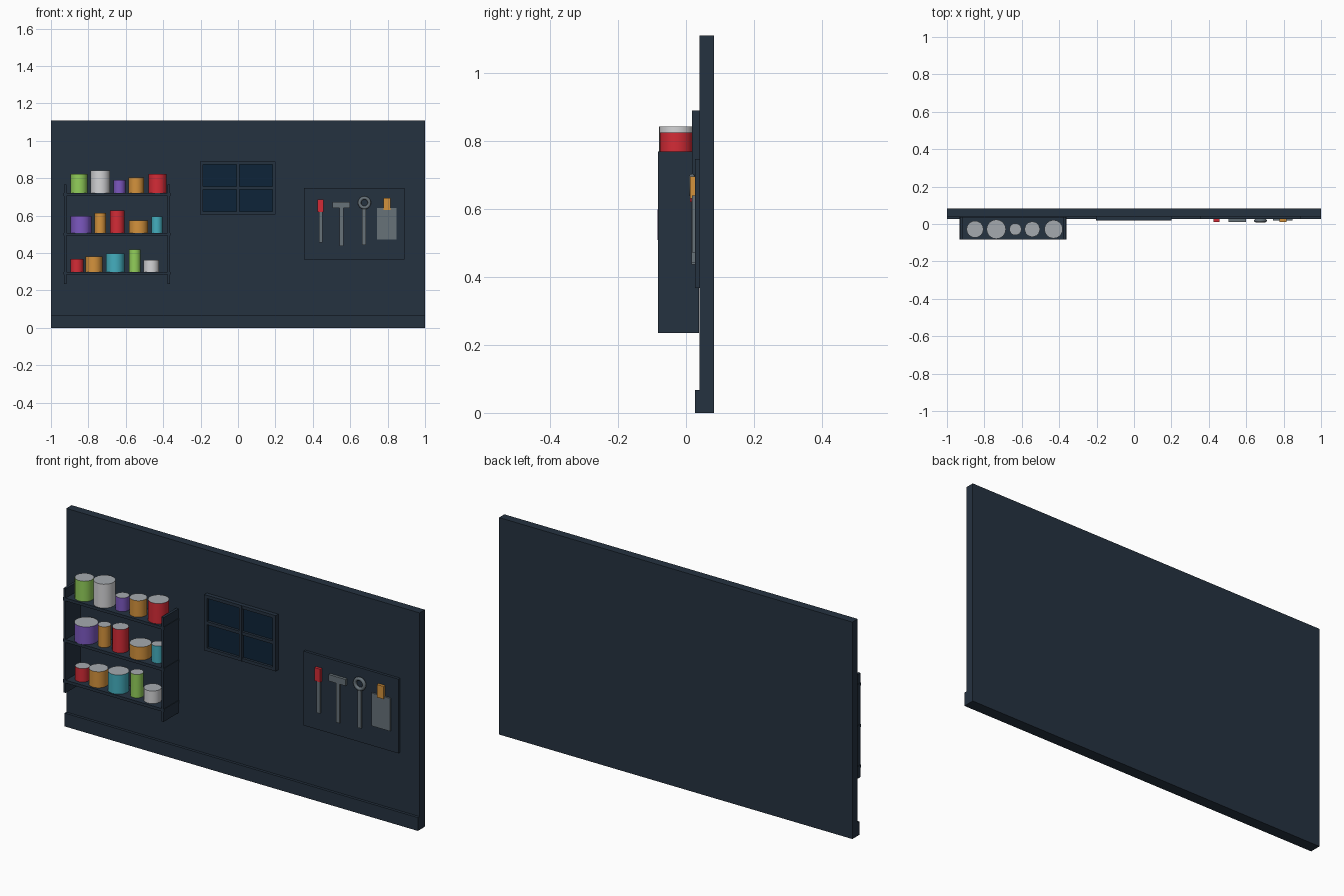
import bpy
import math

cube = bpy.data.objects.get("Cube")
if cube:
    bpy.data.objects.remove(cube, do_unlink=True)


def material(name, *rgb):
    linear = [((c / 255 + 0.055) / 1.055) ** 2.4 for c in rgb] + [1]
    m = bpy.data.materials.new(name)
    m.use_nodes = True
    m.diffuse_color = linear
    m.node_tree.nodes["Principled BSDF"].inputs["Base Color"].default_value = linear
    return m


WALL = material("slate blue", 37, 50, 64)
GLASS = material("night glass", 13, 36, 56)
LID = material("lid grey", 165, 170, 175)
STEEL = material("tool steel", 103, 114, 121)
RED = material("red", 212, 43, 54)
ORANGE = material("orange", 212, 146, 60)
PURPLE = material("purple", 124, 88, 192)
TEAL = material("teal", 68, 174, 190)
GREEN = material("green", 146, 206, 90)
WHITE = material("white", 212, 212, 214)


def finish(name, *mats):
    ob = bpy.context.object
    ob.name = name
    for m in mats:
        ob.data.materials.append(m)
    return ob


def box(name, mat, x, y, z):
    """Box from (low, high) ranges on each axis."""
    ranges = (x, y, z)
    bpy.ops.mesh.primitive_cube_add(size=1, location=[(a + b) / 2 for a, b in ranges])
    ob = finish(name, mat)
    for v in ob.data.vertices:
        v.co = [c * (b - a) for c, (a, b) in zip(v.co, ranges)]
    return ob


def can(name, mat, left, right, bottom, top):
    """Paint can with a grey lid face."""
    bpy.ops.mesh.primitive_cylinder_add(
        vertices=24, radius=(right - left) / 2, depth=top - bottom,
        location=((left + right) / 2, -0.028, (bottom + top) / 2))
    ob = finish(name, mat, LID)
    for p in ob.data.polygons:
        p.material_index = int(p.normal.z > 0.9)
    bpy.ops.object.shade_smooth_by_angle(angle=math.radians(30))


# Wall and skirting
box("wall", WALL, (-1, 1), (0.04, 0.083), (0, 1.11))
box("skirting_board", WALL, (-1, 1), (0.026, 0.045), (0, 0.068))

# Shelf unit
for side, x in (("right", -0.93), ("left", -0.376)):
    box("shelf_side_" + side, WALL, (x, x + 0.013), (-0.083, 0.038), (0.235, 0.768))
for i, top in enumerate((0.72, 0.508, 0.3)):
    box(f"shelf_{i + 1}", WALL, (-0.933, -0.361), (-0.083, 0.038), (top - 0.015, top))

# Paint cans, row by row: colour, left, right, height
rows = {
    0.72: [(GREEN, -0.895, -0.805, 0.104), (WHITE, -0.788, -0.685, 0.122),
           (PURPLE, -0.666, -0.602, 0.07), (ORANGE, -0.585, -0.503, 0.084),
           (RED, -0.479, -0.381, 0.104)],
    0.508: [(PURPLE, -0.895, -0.783, 0.09), (ORANGE, -0.767, -0.706, 0.106),
            (RED, -0.684, -0.607, 0.12), (ORANGE, -0.583, -0.481, 0.067),
            (TEAL, -0.463, -0.404, 0.088)],
    0.3: [(RED, -0.895, -0.826, 0.069), (ORANGE, -0.815, -0.725, 0.082),
          (TEAL, -0.706, -0.607, 0.098), (GREEN, -0.583, -0.521, 0.12),
          (WHITE, -0.505, -0.422, 0.064)],
}
for i, (base, cans) in enumerate(rows.items()):
    for j, (mat, left, right, height) in enumerate(cans):
        can(f"paint_can_{i + 1}_{j + 1}", mat, left, right, base, base + height)

# Window with four panes
box("window_glass", GLASS, (-0.19, 0.19), (0.032, 0.041), (0.615, 0.88))
for name, x in (("right", -0.204), ("middle", -0.008), ("left", 0.184)):
    box("window_upright_" + name, WALL, (x, x + 0.016), (0.018, 0.041), (0.605, 0.89))
for name, z in (("bottom", 0.605), ("middle", 0.74), ("top", 0.874)):
    box("window_rail_" + name, WALL, (-0.204, 0.2), (0.019, 0.041), (z, z + 0.016))

# Tool board
box("tool_board", WALL, (0.353, 0.89), (0.026, 0.041), (0.367, 0.747))

# Screwdriver
box("screwdriver_handle", RED, (0.425, 0.457), (0.012, 0.027), (0.62, 0.687))
box("screwdriver_shaft", STEEL, (0.432, 0.451), (0.017, 0.027), (0.457, 0.625))

# Hammer
box("hammer_head", STEEL, (0.505, 0.6), (0.012, 0.027), (0.64, 0.673))
box("hammer_handle", STEEL, (0.543, 0.563), (0.016, 0.027), (0.437, 0.645))

# Ring wrench
bpy.ops.mesh.primitive_torus_add(
    major_segments=24, minor_segments=8, major_radius=0.026, minor_radius=0.009,
    location=(0.676, 0.018, 0.669), rotation=(math.pi / 2, 0, 0))
finish("wrench_ring", STEEL)
bpy.ops.object.shade_smooth_by_angle(angle=math.radians(50))
box("wrench_handle", STEEL, (0.664, 0.685), (0.016, 0.027), (0.443, 0.64))

# Scraper
box("scraper_blade", STEEL, (0.742, 0.848), (0.018, 0.027), (0.472, 0.64))
box("scraper_handle", ORANGE, (0.778, 0.815), (0.012, 0.027), (0.63, 0.695))
